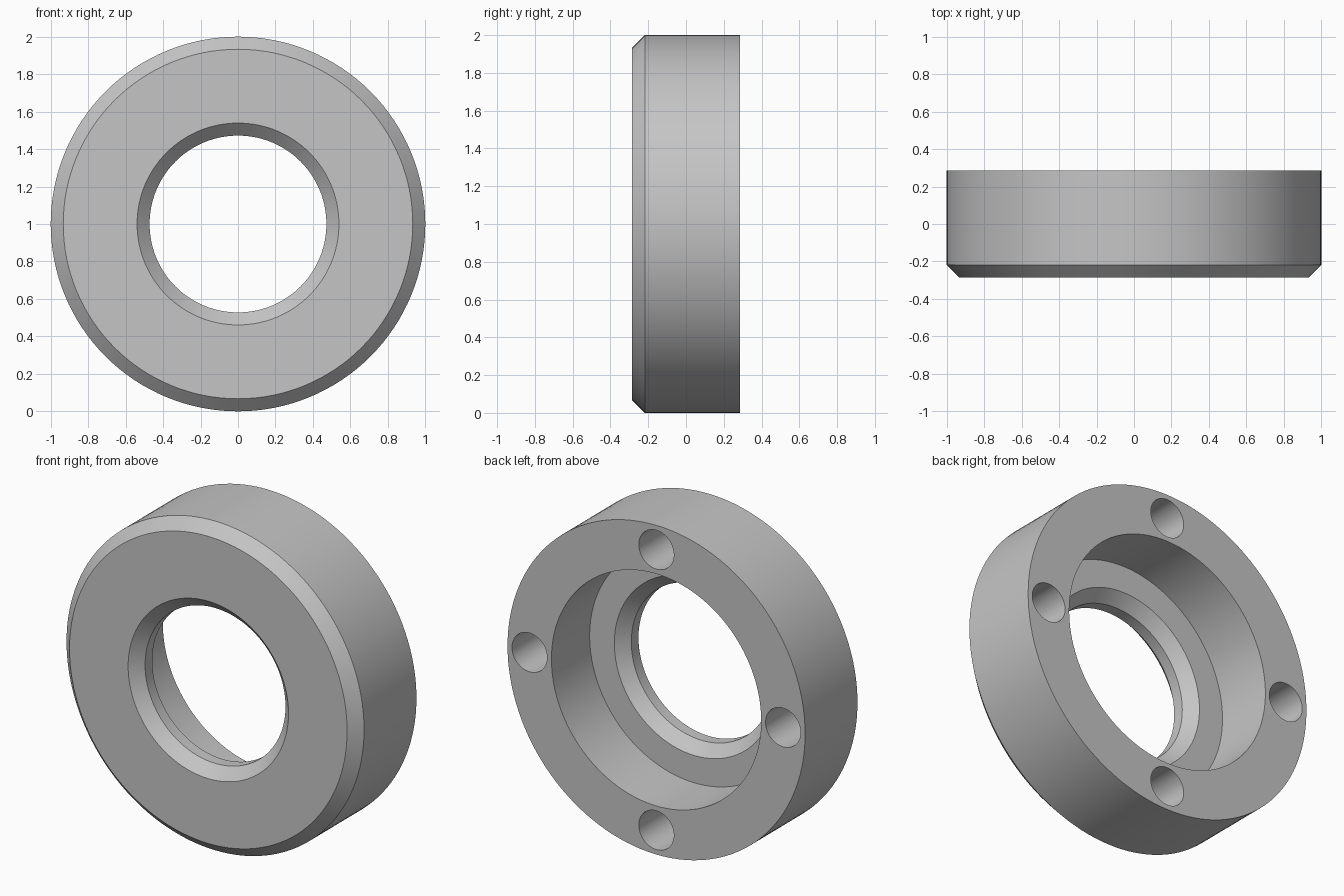
import bpy, bmesh, math
from mathutils import Matrix, Vector

cube = bpy.data.objects.get("Cube")
if cube:
    bpy.data.objects.remove(cube, do_unlink=True)

HALF = 0.285       # half thickness
CHAMFER = 0.067
BORE = 0.472
POCKET = 0.705     # rear counterbore radius
FLOOR = -0.082     # counterbore floor
SEGMENTS = 128
CENTRE = Vector((0, 0, 1))

grey = bpy.data.materials.new("plain grey")
grey.use_nodes = True
colour = (0.56, 0.56, 0.56, 1)
grey.diffuse_color = colour
grey.node_tree.nodes["Principled BSDF"].inputs["Base Color"].default_value = colour


def add_object(name, bm):
    bmesh.ops.recalc_face_normals(bm, faces=bm.faces)
    mesh = bpy.data.meshes.new(name)
    bm.to_mesh(mesh)
    bm.free()
    obj = bpy.data.objects.new(name, mesh)
    bpy.context.collection.objects.link(obj)
    mesh.materials.append(grey)
    return obj


# Ring body: closed (radius, y) section turned around the y axis
section = [
    (1, HALF), (1, CHAMFER - HALF), (1 - CHAMFER, -HALF),
    (BORE + CHAMFER, -HALF), (BORE, CHAMFER - HALF),
    (BORE, FLOOR - CHAMFER), (BORE + CHAMFER, FLOOR),
    (POCKET, FLOOR), (POCKET, HALF),
]
bm = bmesh.new()
verts = [bm.verts.new((r, y, 1)) for r, y in section]
edges = [bm.edges.new((v, verts[i - 1])) for i, v in enumerate(verts)]
bmesh.ops.spin(bm, geom=verts + edges, cent=CENTRE, axis=(0, 1, 0),
               angle=math.tau, steps=SEGMENTS, use_merge=True)
bmesh.ops.remove_doubles(bm, verts=bm.verts, dist=1e-5)
ring = add_object("ring_body", bm)

# Four blind holes in the rear face
depth, overshoot = 0.37, 0.1
bm = bmesh.new()
for i in range(4):
    angle = i * math.pi / 2
    place = CENTRE + Vector((math.cos(angle), 0, math.sin(angle))) * 0.852
    place.y = HALF + (overshoot - depth) / 2
    bmesh.ops.create_cone(
        bm, cap_ends=True, segments=48, radius1=0.118, radius2=0.118,
        depth=depth + overshoot,
        matrix=Matrix.Translation(place) @ Matrix.Rotation(math.pi / 2, 4, 'X'))
cutter = add_object("hole_cutter", bm)
cutter.hide_render = True

bpy.ops.object.select_all(action='DESELECT')
ring.select_set(True)
bpy.context.view_layer.objects.active = ring
cut = ring.modifiers.new("rear_holes", 'BOOLEAN')
cut.operation = 'DIFFERENCE'
cut.solver = 'EXACT'
cut.object = cutter
bpy.ops.object.modifier_apply(modifier=cut.name)
bpy.data.objects.remove(cutter, do_unlink=True)

bpy.ops.object.shade_smooth_by_angle(angle=math.radians(30))
